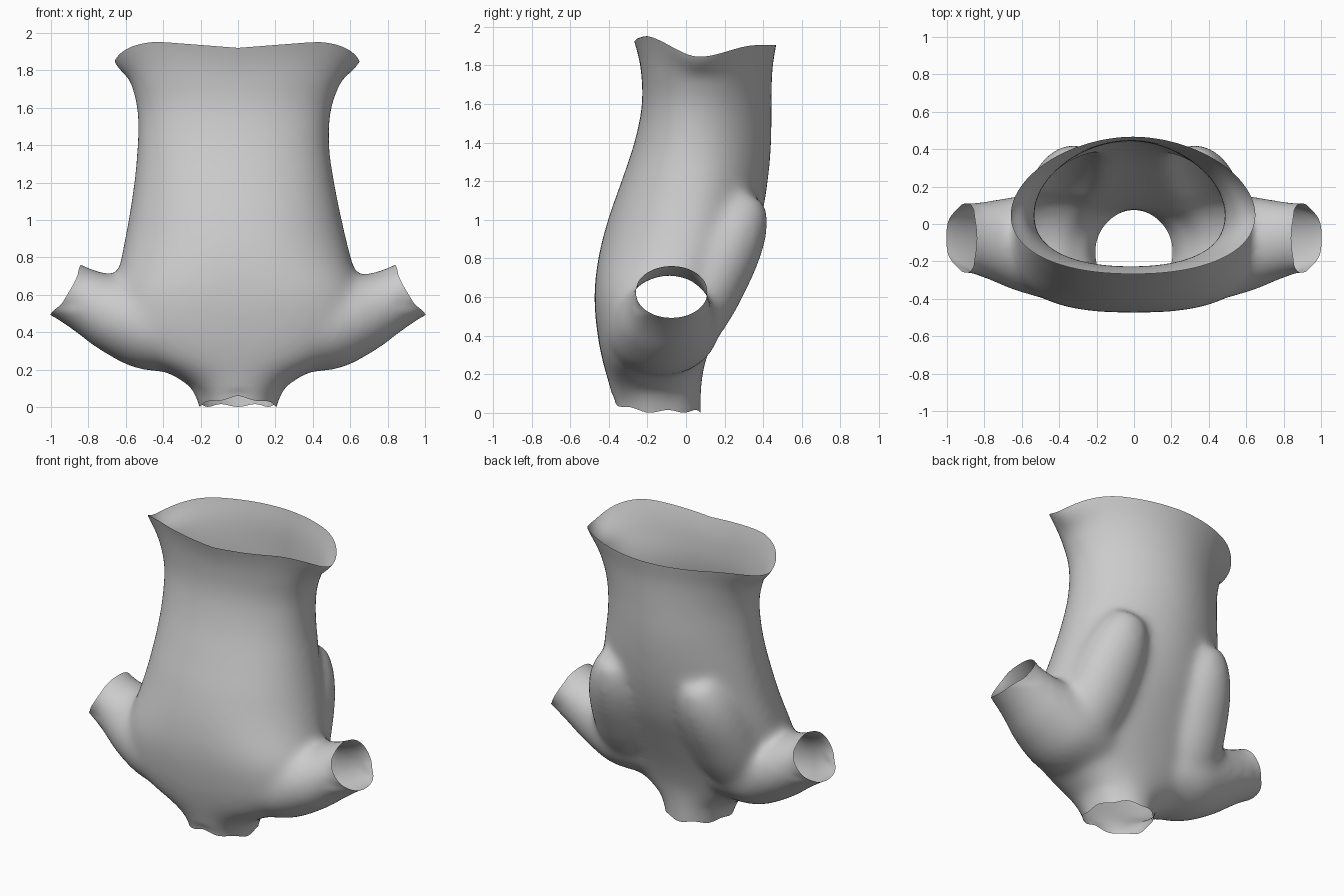
import bpy, bmesh, math
from mathutils import Vector

if "Cube" in bpy.data.objects:
    bpy.data.objects.remove(bpy.data.objects["Cube"])

N = 48


def sstep(t):
    t = max(0.0, min(1.0, t))
    return t * t * (3 - 2 * t)


def refine(rows, n=5):
    """Catmull-Rom interpolation between table rows."""
    out = []
    for i in range(len(rows) - 1):
        p0, p1, p2 = rows[max(i - 1, 0)], rows[i], rows[i + 1]
        p3 = rows[min(i + 2, len(rows) - 1)]
        for k in range(n):
            t = k / n
            out.append([.5 * (2 * b + (c - a) * t + (2 * a - 5 * b + 4 * c - d) * t * t
                              + (3 * b - a - 3 * c + d) * t ** 3)
                        for a, b, c, d in zip(p0, p1, p2, p3)])
    return out + [list(rows[-1])]


def skin(bm, rings):
    """Closed solid through a list of point rings."""
    vs = [[bm.verts.new(p) for p in r] for r in rings]
    faces = [bm.faces.new(vs[0]), bm.faces.new(vs[-1])]
    for a, b in zip(vs, vs[1:]):
        for i in range(N):
            j = (i + 1) % N
            faces.append(bm.faces.new((a[i], a[j], b[j], b[i])))
    bmesh.ops.recalc_face_normals(bm, faces=faces)


def body_ring(z, cx, w, yf, yb, ym):
    """Flattened front half (fuller low down), rounder back half."""
    pts = []
    front = .9 - .15 * sstep((z - .1) / .2) * sstep((.95 - z) / .4)
    for i in range(N):
        a = 2 * math.pi * i / N
        c, s = math.cos(a), math.sin(a)
        e = front if s < 0 else 1.08
        x = cx + w * math.copysign(abs(c) ** e, c)
        y = ym + (yb - ym if s > 0 else ym - yf) * math.copysign(abs(s) ** e, s)
        pts.append((x, y, z))
    return pts


def tube_ring(c, u, v, ru, rv):
    c = Vector(c)
    return [c + u * ru * math.cos(2 * math.pi * i / N) + v * rv * math.sin(2 * math.pi * i / N)
            for i in range(N)]


bm = bmesh.new()

# Torso: z, centre x, half width, front y, back y, y of widest point
skin(bm, [body_ring(*r) for r in refine([
    (-0.12, 0, .19, -.355, .08, -.14), (0, 0, .20, -.365, .08, -.14),
    (.1, 0, .25, -.387, .08, -.14), (.18, 0, .37, -.408, .085, -.14),
    (.26, 0, .52, -.43, .10, -.13), (.4, 0, .65, -.458, .15, -.11),
    (.6, 0, .66, -.475, .24, -.08), (.8, -.01, .615, -.455, .33, -.01),
    (1.0, -.015, .572, -.405, .39, .03), (1.2, -.02, .537, -.335, .425, .05),
    (1.4, -.025, .514, -.268, .443, .05), (1.6, -.02, .522, -.228, .445, .05),
    (1.78, -.01, .585, -.235, .449, .05), (1.9, -.005, .66, -.268, .469, .05),
    (2.1, 0, .75, -.33, .50, .05)])])

X, Y = Vector((1, 0, 0)), Vector((0, 1, 0))
for s in (-1, 1):
    # Short side sleeves
    up = Vector((-.52 * s, 0, .854))
    skin(bm, [tube_ring((s * x, y, z), up, Y, h, d) for x, y, z, h, d in refine([
        (.2, -.14, .36, .2, .24), (.4, -.12, .425, .26, .29), (.62, -.105, .495, .225, .255),
        (.78, -.085, .557, .18, .21), (.92, -.075, .625, .16, .19),
        (1.1, -.07, .72, .17, .21)])])
    # Back bulges running down toward the sleeves
    rings = []
    a, b = Vector((s * .30, .35, 1.16)), Vector((s * .42, -.09, .27))
    u = (b - a).normalized().cross(X).normalized()
    v = (b - a).normalized().cross(u)
    for k in range(1, 24):
        t = k / 24
        r = max(0.02, 1 - abs(2 * t - 1) ** 2.6) ** .5
        rings.append(tube_ring(a.lerp(b, t), u, v, r * .20, r * (.20 + .04 * t)))
    skin(bm, rings)

mesh = bpy.data.meshes.new("torso_shell")
bm.to_mesh(mesh)
bm.free()
shell = bpy.data.objects.new("torso_shell", mesh)
bpy.context.collection.objects.link(shell)

# Fuse and soften the solids
rem = shell.modifiers.new("fuse", 'REMESH')
rem.mode = 'VOXEL'
rem.voxel_size = 0.018
smo = shell.modifiers.new("soften", 'SMOOTH')
smo.factor = 0.5
smo.iterations = 50
dg = bpy.context.evaluated_depsgraph_get()
fused = bpy.data.meshes.new_from_object(shell.evaluated_get(dg))
shell.modifiers.clear()
shell.data = fused

# Cut the four openings
bm = bmesh.new()
bm.from_mesh(fused)


def cut(co, no, keep):
    fs = [f for f in bm.faces if keep(f.calc_center_median())]
    es = {e for f in fs for e in f.edges}
    vs = {v for f in fs for v in f.verts}
    bmesh.ops.bisect_plane(bm, geom=list(vs) + list(es) + fs, plane_co=co, plane_no=no,
                           clear_outer=True)


cut((0, 0, 1.9), (0, 0, 1), lambda c: c.z > 1.7)
cut((0, 0, .025), (0, 0, -1), lambda c: c.z < .3)
for s in (-1, 1):
    cut((s * .92, 0, .63), (s * .854, 0, .52), lambda c: c.x * s > .6 and c.z < 1)

# Uneven hems
for v in bm.verts:
    x, y, z = v.co
    if z > 1.7:
        dz = -.055 + .11 * sstep((.07 - y) / .3) + .06 * sstep((y - .07) / .3)
        if y < 0:
            dz -= .035 * max(0, 1 - abs(x) / .45)
        v.co.z += dz * sstep((z - 1.7) / .2)
    elif z < .12 and abs(x) < .35:
        ang = math.atan2(y + .14, x)
        lift = .007 * math.sin(7 * ang) - .017 + .045 * sstep((-.2 - y) / .15) * (1 - abs(x) / .35)
        v.co.z += lift * sstep((.12 - z) / .1)
    elif abs(x) > .8:
        # the middle of the sleeve hem sits further in than its lower tip
        t = sstep((abs(x) - .8) / .12) * sstep((z - .5) / .06) * sstep((.76 - z) / .06)
        v.co.x -= math.copysign(.025, x) * t

bmesh.ops.recalc_face_normals(bm, faces=bm.faces[:])
for f in bm.faces:
    f.smooth = True
bm.to_mesh(fused)
bm.free()
